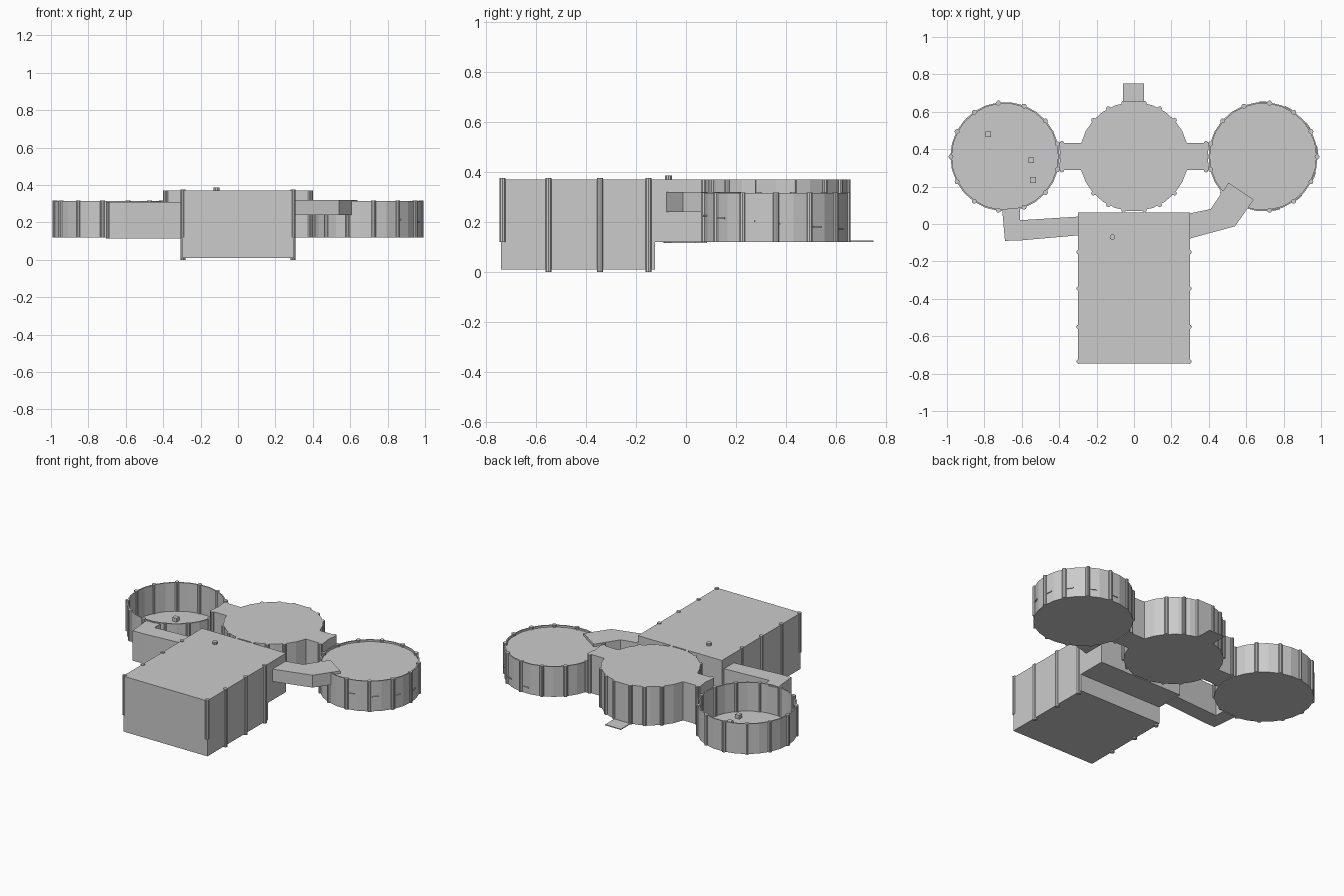
import bpy, bmesh
from math import sin, cos, pi, radians

if "Cube" in bpy.data.objects:
    bpy.data.objects.remove(bpy.data.objects["Cube"])

Z0, ZR, ZT = 0.12, 0.315, 0.37   # floor, drum rim, roof


def finish(bm, name):
    bmesh.ops.recalc_face_normals(bm, faces=bm.faces)
    me = bpy.data.meshes.new(name)
    bm.to_mesh(me)
    bm.free()
    ob = bpy.data.objects.new(name, me)
    bpy.context.collection.objects.link(ob)
    return ob


def prism(name, pts, z0, z1):
    bm = bmesh.new()
    face = bm.faces.new([bm.verts.new((x, y, z0)) for x, y in pts])
    up = bmesh.ops.extrude_face_region(bm, geom=[face], use_keep_orig=True)
    bmesh.ops.translate(bm, vec=(0, 0, z1 - z0),
                        verts=[g for g in up["geom"] if isinstance(g, bmesh.types.BMVert)])
    return finish(bm, name)


def box(name, x0, x1, y0, y1, z0, z1):
    return prism(name, [(x0, y0), (x1, y0), (x1, y1), (x0, y1)], z0, z1)


def circle(cx, cy, r, n, start=0.0):
    return [(cx + r * cos(start + 2 * pi * i / n), cy + r * sin(start + 2 * pi * i / n))
            for i in range(n)]


def rod(name, x, y, z0, z1, r=0.013):
    return prism(name, circle(x, y, r, 10), z0, z1)


def tray(name, cx, cy, r, start, inner_z):
    """Round drum with a thin rim and a recessed top at inner_z."""
    bm = bmesh.new()
    rings = [[bm.verts.new((x, y, z)) for x, y in circle(cx, cy, rr, 26, start)]
             for rr, z in ((r, Z0), (r, ZR), (r - 0.008, ZR), (r - 0.008, inner_z))]
    for a, b in zip(rings, rings[1:]):
        for i in range(26):
            j = (i + 1) % 26
            bm.faces.new((a[i], a[j], b[j], b[i]))
    bm.faces.new(rings[0])
    bm.faces.new(rings[-1])
    return finish(bm, name)


CX, CY, R = 0.69, 0.36, 0.292

# Side drums: left one open, right one roofed just under the rim
for label, s, inner in (("left", -1, 0.13), ("right", 1, 0.303)):
    start = 0 if s > 0 else pi
    tray(label + "_drum", s * CX, CY, R, start, inner)
    for x, y in circle(s * CX, CY, R - 0.003, 13, start):
        rod(label + "_drum_pillar", x, y, Z0, ZR + 0.003)

# Central drum with its pillars
prism("central_drum", circle(0, CY, R, 26), Z0, ZT)
for side in (90, 270):
    for a in (11, 28, 48):
        for s in (-1, 1):
            t = radians(side + s * a)
            rod("central_pillar", R * cos(t), CY + R * sin(t), Z0, ZT, 0.012)

# Corridors between drums
for label, s in (("left", -1), ("right", 1)):
    prism(label + "_corridor",
          [(s * 0.2, 0.27), (s * 0.28, 0.288), (s * 0.402, 0.288), (s * 0.393, CY),
           (s * 0.402, 0.432), (s * 0.28, 0.432), (s * 0.2, 0.45)], Z0, ZT)
    for y in (0.288, 0.432):
        rod(label + "_corridor_pillar", s * 0.385, y, Z0, ZT, 0.012)

# Entrance plate and door panel at the back
box("entrance_plate", -0.06, 0.053, 0.6, 0.75, Z0, Z0 + 0.005)
box("entrance_door", -0.055, 0.05, 0.6, 0.655, Z0, ZT)

# Main hall with deeper lower storey
box("hall_upper", -0.3, 0.3, -0.745, 0.062, Z0, ZT)
box("hall_lower", -0.3, 0.3, -0.74, -0.125, 0.01, Z0)
for s in (-1, 1):
    for y in (-0.735, -0.55, -0.345, -0.15):
        rod("hall_pillar", s * 0.295, y, Z0 if y < -0.7 else 0.0, ZT + 0.005)
rod("roof_vent", -0.115, -0.07, ZT - 0.01, 0.386, 0.015)

# Angled passages from the hall to the side drums
prism("left_passage", [(-0.29, 0.04), (-0.61, 0.02), (-0.61, 0.085), (-0.705, 0.08),
                       (-0.69, -0.09), (-0.61, -0.088), (-0.29, -0.06)], 0.115, 0.308)
prism("right_passage", [(0.29, 0.055), (0.41, 0.08), (0.505, 0.22), (0.64, 0.13),
                        (0.54, -0.012), (0.29, -0.08)], 0.24, 0.32)

# Ramp edges showing through the right drum wall
for i in range(12):
    t = -pi / 2 + pi * (i + 0.5) * 27.7 / 180
    if i > 6:
        break
    ob = box("ramp_edge", -0.006, 0.006, -0.02, 0.02, -0.003, 0.003)
    rr = R - 0.003
    ob.location = (CX + rr * cos(t), CY + rr * sin(t), 0.225 - 0.011 * i)
    ob.rotation_euler = (0, 0, t)

# Small furniture in the open drum
for x, y in ((-0.78, 0.48), (-0.55, 0.34), (-0.54, 0.235)):
    box("drum_post", x - 0.015, x + 0.015, y - 0.015, y + 0.015, 0.125, 0.155)
